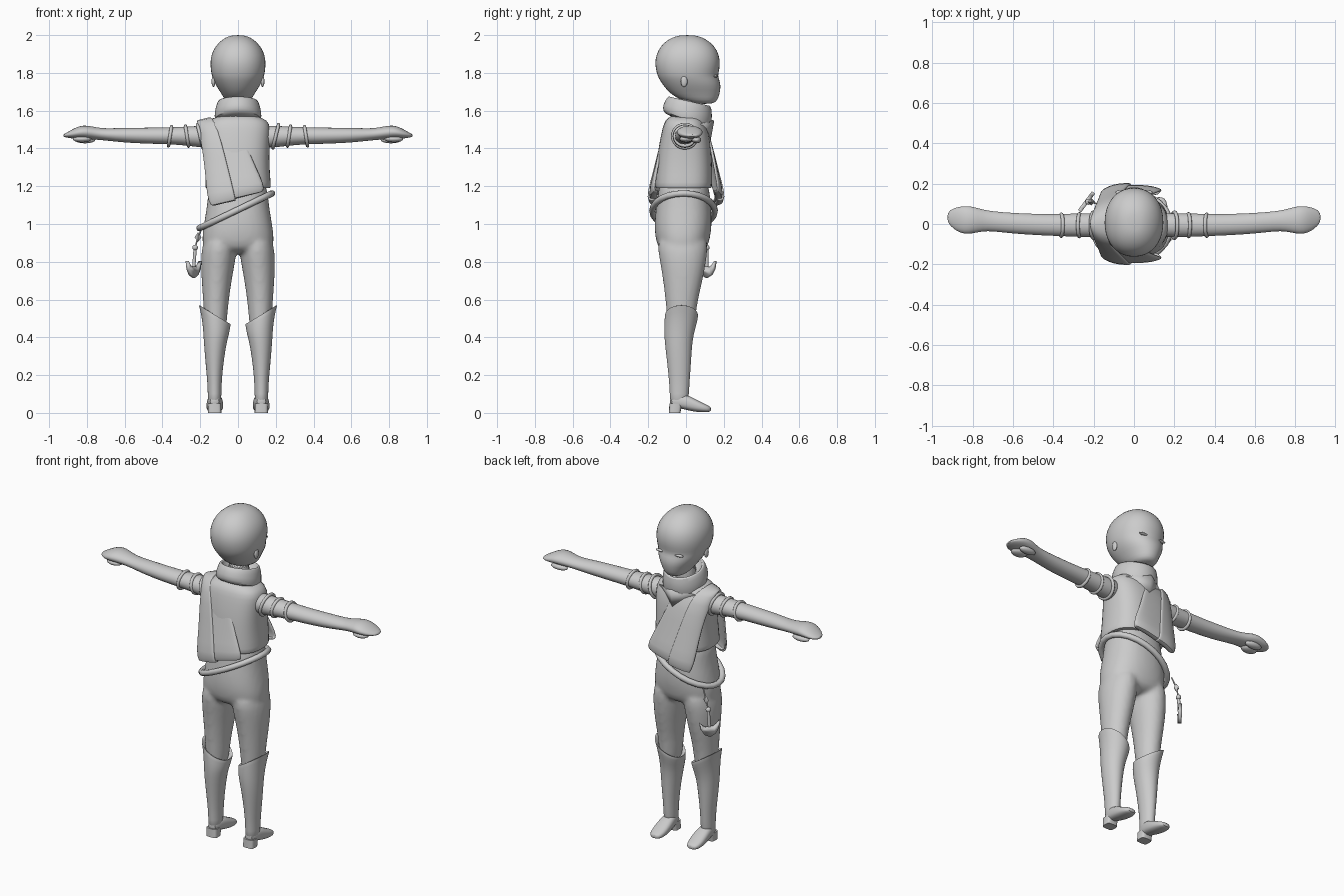
import bpy, bmesh, math
from mathutils import Vector

if "Cube" in bpy.data.objects:
    bpy.data.objects.remove(bpy.data.objects["Cube"])

GREY = (0.6, 0.6, 0.6, 1)
mat = bpy.data.materials.new("plain grey")
mat.use_nodes = True
mat.diffuse_color = GREY
bsdf = mat.node_tree.nodes["Principled BSDF"]
bsdf.inputs["Base Color"].default_value = GREY
bsdf.inputs["Roughness"].default_value = 0.8


def finish(name, bm, mirror=False, sub=1, thick=0, voxel=0, angle=60):
    """Turn a bmesh into a smooth shaded object with its modifiers."""
    bmesh.ops.recalc_face_normals(bm, faces=bm.faces)
    mesh = bpy.data.meshes.new(name)
    bm.to_mesh(mesh)
    bm.free()
    mesh.materials.append(mat)
    obj = bpy.data.objects.new(name, mesh)
    bpy.context.collection.objects.link(obj)
    bpy.context.view_layer.objects.active = obj
    obj.select_set(True)
    bpy.ops.object.shade_smooth_by_angle(angle=math.radians(angle))
    obj.select_set(False)
    if mirror:
        obj.modifiers.new("Mirror", 'MIRROR').use_mirror_merge = False
    if thick:
        mod = obj.modifiers.new("Solidify", 'SOLIDIFY')
        mod.thickness, mod.offset = thick, 0
    if sub:
        mod = obj.modifiers.new("Subdivision", 'SUBSURF')
        mod.levels = mod.render_levels = sub
    if voxel:
        mod = obj.modifiers.new("Remesh", 'REMESH')
        mod.mode, mod.voxel_size, mod.use_smooth_shade = 'VOXEL', voxel, True
        mod = obj.modifiers.new("Smooth", 'SMOOTH')
        mod.factor, mod.iterations = 0.5, 6
    return obj


def loft(bm, rings, axis='Z', n=20, p=2.0):
    """Rings: position on the axis, extents on the two other axes, tilt."""
    loops = []
    for t, a0, a1, b0, b1, *tilt in rings:
        loop = []
        for i in range(n):
            w = math.tau * i / n
            c, s = math.cos(w), math.sin(w)
            u = math.copysign(abs(c) ** (2 / p), c)
            v = math.copysign(abs(s) ** (2 / p), s)
            a = (a0 + a1) / 2 + (a1 - a0) / 2 * u
            b = (b0 + b1) / 2 + (b1 - b0) / 2 * v
            h = t + (tilt[0] * u if tilt else 0) + (tilt[1] * v if len(tilt) > 1 else 0)
            loop.append(bm.verts.new({'X': (h, a, b), 'Y': (a, h, b), 'Z': (a, b, h)}[axis]))
        loops.append(loop)
    for lo, hi in zip(loops, loops[1:]):
        for i in range(n):
            j = (i + 1) % n
            bm.faces.new((lo[i], lo[j], hi[j], hi[i]))
    bm.faces.new(loops[0])
    bm.faces.new(loops[-1])
    return bm


def part(name, rings, axis='Z', p=2.0, **kw):
    return finish(name, loft(bmesh.new(), rings, axis, p=p), **kw)


def tube(name, pts, r, cyclic=False, mirror=False):
    """Round rope along a path."""
    cu = bpy.data.curves.new(name, 'CURVE')
    cu.dimensions, cu.bevel_depth, cu.bevel_resolution = '3D', r, 3
    cu.use_fill_caps = True
    sp = cu.splines.new('POLY')
    sp.points.add(len(pts) - 1)
    for q, co in zip(sp.points, pts):
        q.co = (*co, 1)
    sp.use_cyclic_u = cyclic
    sp.use_smooth = True
    cu.materials.append(mat)
    obj = bpy.data.objects.new(name, cu)
    bpy.context.collection.objects.link(obj)
    if mirror:
        obj.modifiers.new("Mirror", 'MIRROR')


def ball(name, loc, size, mirror=False, segs=16):
    bm = bmesh.new()
    bmesh.ops.create_uvsphere(bm, u_segments=segs, v_segments=max(2, segs // 2), radius=1)
    for v in bm.verts:
        v.co = Vector(loc) + Vector(a * b for a, b in zip(v.co, size))
    return finish(name, bm, mirror=mirror, sub=0)


# Head and neck: half width, back and front at each height
head = [(1.635, .045, .05, .145), (1.655, .07, -.03, .168), (1.69, .088, -.085, .18),
        (1.73, .117, -.12, .187), (1.765, .133, -.143, .178), (1.785, .14, -.152, .17),
        (1.82, .147, -.163, .18), (1.87, .149, -.167, .183), (1.92, .135, -.15, .168),
        (1.96, .105, -.12, .135), (1.988, .068, -.075, .09), (2.0, .03, -.03, .045)]
part("head", [(z, -w, w, b, f) for z, w, b, f in head], p=2.15)
part("neck", [(1.5, -.07, .07, -.07, .07), (1.7, -.065, .065, -.06, .08)])
ball("eye", (.062, .157, 1.782), (.03, .012, .007), mirror=True)
ball("ear", (.13, -.01, 1.755), (.01, .018, .03), mirror=True)

# Folded collar, higher at the back, with a pointed flap on the chest
part("collar", [(1.54, -.1, .1, -.09, .1, 0, -.03), (1.545, -.128, .128, -.125, .13, 0, -.05),
                (1.60, -.125, .125, -.125, .142, 0, -.03), (1.65, -.11, .11, -.1, .135, 0, -.025),
                (1.655, -.098, .098, -.085, .12, 0, -.025), (1.60, -.085, .085, -.075, .1, 0, -.02)])
bm = bmesh.new()
flap = [bm.verts.new(c) for c in ((-.12, .07, 1.53), (0, .12, 1.44), (.12, .07, 1.53), (0, .14, 1.55))]
bm.faces.new((flap[0], flap[1], flap[3]))
bm.faces.new((flap[1], flap[2], flap[3]))
finish("collar_flap", bm, thick=.02, sub=0)

# Sleeveless vest
vest = [(1.2, .15, -.14, .12), (1.185, .176, -.165, .138), (1.21, .176, -.165, .14),
        (1.3, .168, -.158, .14), (1.4, .168, -.148, .135), (1.48, .174, -.132, .125),
        (1.535, .17, -.118, .1), (1.56, .135, -.1, .085), (1.58, .08, -.07, .06)]
part("vest", [(z, -w, w, b, f) for z, w, b, f in vest], p=2.6)

# Trousers and waist in one skin
hips = [(1.24, .15, -.14, .12), (1.16, .16, -.15, .127), (1.09, .167, -.16, .135), (1.0, .183, -.17, .14),
        (.93, .193, -.165, .13), (.87, .19, -.15, .115), (.84, .15, -.1, .07)]
leg = [(.95, .02, .175, -.15, .12), (.86, .004, .196, -.152, .116), (.78, .018, .198, -.135, .105),
       (.68, .036, .192, -.12, .085), (.58, .05, .185, -.108, .06), (.48, .058, .178, -.1, .05),
       (.4, .07, .17, -.09, .03)]
bm = bmesh.new()
loft(bm, [(z, -w, w, b, f) for z, w, b, f in hips], p=2.3)
loft(bm, leg)
loft(bm, [(z, -x1, -x0, b, f) for z, x0, x1, b, f in leg])
finish("trousers", bm, voxel=.012)

# Tall boots with a cuff that rises on the outside
part("boot", [(.48, .06, .18, -.09, .04, .04), (.518, .05, .2, -.102, .056, .05),
              (.525, .036, .212, -.113, .066, .052), (.5, .04, .2, -.114, .064, .045),
              (.44, .046, .186, -.117, .048, .02), (.38, .058, .182, -.114, .034),
              (.28, .075, .174, -.102, .028), (.17, .086, .163, -.09, .02),
              (.1, .088, .16, -.086, .016), (.04, .088, .16, -.086, .01)], mirror=True)
part("foot", [(-.088, .098, .15, .03, .09), (-.03, .085, .161, .025, .105), (.02, .078, .166, .01, .09),
              (.07, .077, .169, .003, .062), (.112, .084, .163, .003, .042), (.134, .1, .146, .008, .03)],
     axis='Y', p=2.5, mirror=True)
part("heel", [(0, .088, .158, -.09, -.03), (.05, .09, .158, -.088, -.02)], p=4, sub=0, angle=40, mirror=True)

# Arms, mitten hands and sleeve bands
part("arm", [(.12, -.065, .055, 1.40, 1.525), (.2, -.068, .055, 1.405, 1.52), (.3, -.063, .052, 1.418, 1.515),
             (.38, -.06, .05, 1.422, 1.512), (.48, -.056, .05, 1.425, 1.51), (.6, -.048, .055, 1.43, 1.51),
             (.7, -.036, .063, 1.442, 1.505), (.75, -.036, .072, 1.446, 1.512), (.8, -.048, .088, 1.45, 1.523),
             (.84, -.052, .09, 1.452, 1.52), (.88, -.035, .084, 1.452, 1.5), (.91, -.01, .07, 1.458, 1.482),
             (.925, .015, .05, 1.462, 1.474)], axis='X', mirror=True)
ball("thumb", (.81, .055, 1.445), (.055, .025, .018), mirror=True)
ball("curled_fingers", (.825, .0, 1.45), (.05, .035, .018), mirror=True)
ring = [math.tau * i / 24 for i in range(24)]
for x, r, lean in ((.2, .062, .015), (.27, .053, .008), (.36, .051, -.008)):
    tube("sleeve_band", [(x + lean * math.sin(a), -.006 + (r + .003) * math.cos(a), 1.465 + r * math.sin(a))
                         for a in ring], .009, True, True)

# Sash over one shoulder, hanging in front and behind: y, left x z, right x z
rows = [(0, -.215, 1.535, -.08, 1.575), (.085, -.215, 1.525, -.02, 1.56), (.125, -.19, 1.43, .03, 1.46),
        (.155, -.172, 1.28, .09, 1.31), (.187, -.165, 1.16, .14, 1.21), (.19, -.145, 1.1, .138, 1.17),
        (.15, -.125, 1.12, .12, 1.18)]


def sash(name, u0, u1, lift):
    bm = bmesh.new()
    full = [(-1, r) for r in rows[:0:-1]] + [(1, r) for r in rows]
    grid = []
    for side, (y, xl, zl, xr, zr) in full:
        line = []
        for k in range(9):
            u = u0 + (u1 - u0) * k / 8
            x = xl + (xr - xl) * u
            fall = max(0, 1 - abs(x / .216) ** 3) ** .4
            yy = side * (y + lift) * fall if y else 0
            line.append(bm.verts.new((x, yy, zl + (zr - zl) * u + (lift if y < .1 else -lift))))
        grid.append(line)
    for a, b in zip(grid, grid[1:]):
        for k in range(8):
            bm.faces.new((a[k], a[k + 1], b[k + 1], b[k]))
    finish(name, bm, thick=.016)


sash("sash", 0, 1, 0)
sash("sash_fold", .0, .47, .01)

# Slanted rope belt
tube("belt", [(-.012 + .192 * math.cos(a), -.013 + .165 * math.sin(a),
               1.07 + .092 * math.cos(a)) for a in ring], .017, True)

# Anchor charm hung from the belt
across = Vector((-.6, -.8, 0))
mid = Vector((-.235, .11, 0))
up = Vector((0, 0, 1))
outline = [(0, .715), (.03, .73), (.05, .76), (.058, .805), (.04, .785), (.022, .772), (.008, .775)]
outline += [(-u, z) for u, z in outline[:0:-1]]
bm = bmesh.new()
bm.faces.new([bm.verts.new(mid + across * u + up * z) for u, z in outline])
finish("anchor_arms", bm, thick=.02, sub=0, angle=30)
tube("anchor_shank", [mid + up * .76, mid + up * .87 + Vector((.008, 0, 0))], .009)
ball("anchor_eye", mid + up * .875 + Vector((.008, 0, 0)), (.015, .015, .015))
ball("charm_bead", (-.212, .11, .93), (.018, .018, .026), segs=4)
tube("charm_cord", [(-.185, .1, .99), (-.212, .11, .93), (-.227, .11, .875)], .004)
